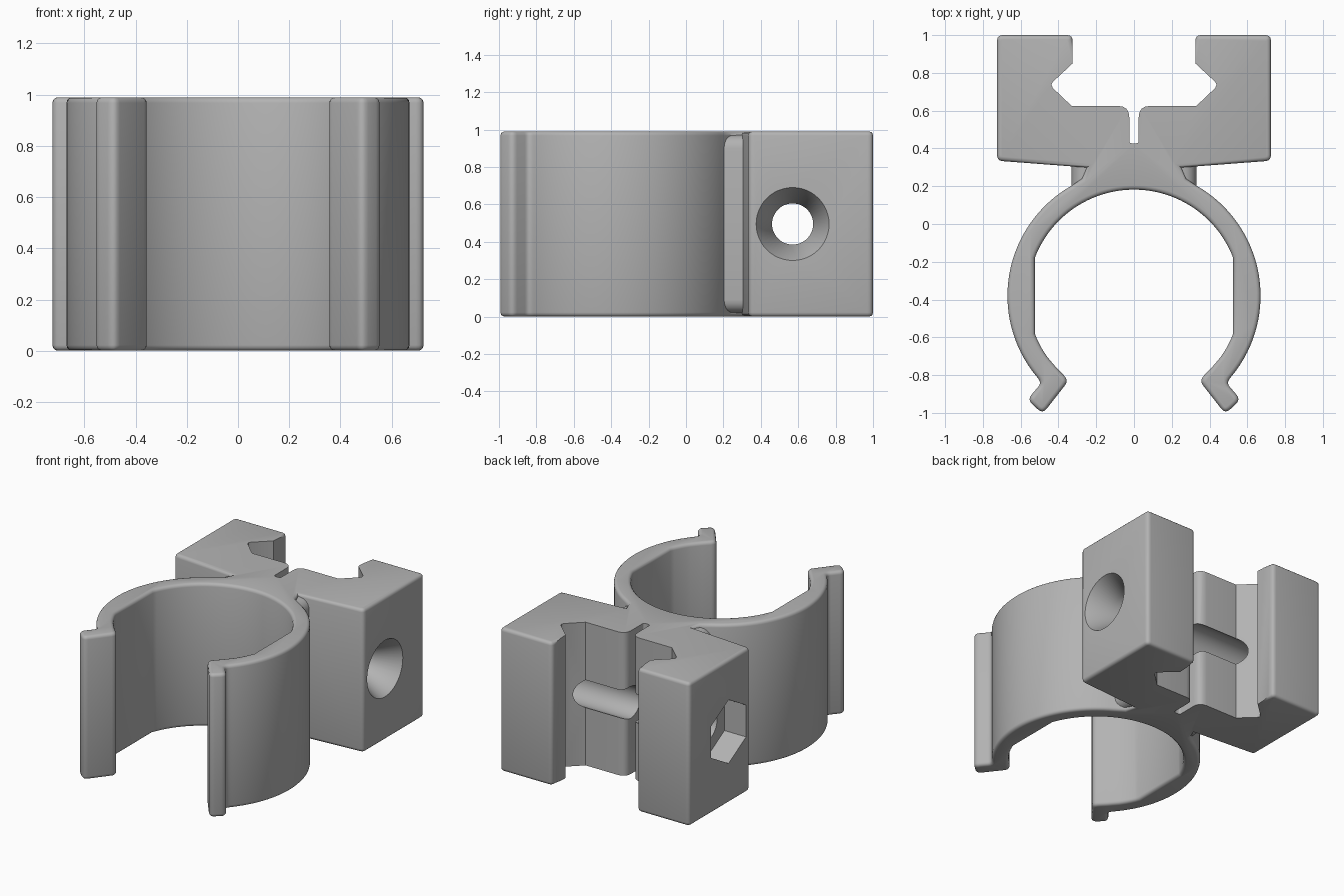
import bpy, bmesh, math
from mathutils import Vector

if "Cube" in bpy.data.objects:
    bpy.data.objects.remove(bpy.data.objects["Cube"])

H = 0.99            # height of the clip
CY = -0.38          # centre of the ring
R_OUT, R_IN = 0.67, 0.562
HOLE_Y, HOLE_Z = 0.57, H / 2

grey = bpy.data.materials.new("mid grey plastic")
grey.diffuse_color = (0.45, 0.45, 0.45, 1)
grey.use_nodes = True
grey.node_tree.nodes["Principled BSDF"].inputs["Base Color"].default_value = grey.diffuse_color


def arc(r, start, end, n):
    """Points on a ring circle between two angles in degrees."""
    steps = [math.radians(start + (end - start) * i / n) for i in range(n + 1)]
    return [(r * math.cos(a), CY + r * math.sin(a)) for a in steps]


def rounded(a, p, b, r, n=4):
    """Replace corner p by a soft curve that starts r away on both sides."""
    a, p, b = Vector(a), Vector(p), Vector(b)
    s, e = p + (a - p).normalized() * r, p + (b - p).normalized() * r
    return [tuple(s.lerp(p, i / n).lerp(p.lerp(e, i / n), i / n)) for i in range(n + 1)]


def make_object(name, bm):
    bmesh.ops.recalc_face_normals(bm, faces=bm.faces)
    mesh = bpy.data.meshes.new(name)
    bm.to_mesh(mesh)
    bm.free()
    mesh.materials.append(grey)
    ob = bpy.data.objects.new(name, mesh)
    bpy.context.collection.objects.link(ob)
    return ob


def lathe_x(name, sections, sides, turn=0.0):
    """Closed solid along x through the cross hole: sections of (x, radius)."""
    bm = bmesh.new()
    rings = []
    for x, r in sections:
        angles = [turn + 2 * math.pi * i / sides for i in range(sides)]
        rings.append([bm.verts.new((x, HOLE_Y + r * math.sin(a), HOLE_Z + r * math.cos(a)))
                      for a in angles])
    for lo, hi in zip(rings, rings[1:]):
        for i in range(sides):
            j = (i + 1) % sides
            bm.faces.new((lo[i], lo[j], hi[j], hi[i]))
    bm.faces.new(rings[0])
    bm.faces.new(rings[-1])
    ob = make_object(name, bm)
    ob.hide_render = True
    ob.hide_viewport = True
    return ob


# Right half of the outline: (x, y, corner radius), slot to neck
block = [(0, 0.425, 0), (0.025, 0.43, 0.01), (0.025, 0.625, 0.06), (0.33, 0.625, 0),
         (0.43, 0.72, 0), (0.437, 0.737, 0), (0.43, 0.752, 0), (0.325, 0.85, 0),
         (0.325, 1.0, 0.03), (0.725, 1.0, 0.03), (0.725, 0.335, 0.03),
         (0.25, 0.299, 0), (0.275, 0.24, 0)]
# Flared foot at the mouth of the ring
foot = [(0.512, -0.812, 0), (0.49, -0.842, 0.025), (0.565, -0.93, 0.035),
        (0.483, -1.005, 0.035), (0.345, -0.828, 0.035), (0.41, -0.762, 0)]


def soften(points):
    out = []
    for i, (x, y, r) in enumerate(points):
        if r:
            out += rounded(points[i - 1][:2], (x, y), points[i + 1][:2], r)
        else:
            out.append((x, y))
    return out


half = soften(block) + arc(R_OUT, 60.2, -39, 32) + soften(foot)
half += arc(R_IN, -38, -20.9, 6)[1:] + arc(R_IN, 20.9, 90, 24)
outline = half + [(-x, y) for x, y in reversed(half[1:-1])]

# Clip body: extruded outline with softened rims outside the channel
bm = bmesh.new()
base = bm.faces.new([bm.verts.new((x, y, 0)) for x, y in outline])
grown = bmesh.ops.extrude_face_region(bm, geom=[base])["geom"]
for v in grown:
    if isinstance(v, bmesh.types.BMVert):
        v.co.z = H
bmesh.ops.remove_doubles(bm, verts=bm.verts, dist=0.0005)
bmesh.ops.recalc_face_normals(bm, faces=bm.faces)


def in_channel(p):
    return abs(p.x) < 0.45 and 0.4 < p.y < 0.96


rim = [e for e in bm.edges
       if abs(e.verts[0].co.z - e.verts[1].co.z) < 1e-4
       and not in_channel((e.verts[0].co + e.verts[1].co) / 2)]
bmesh.ops.bevel(bm, geom=rim, offset=0.022, segments=3, profile=0.5,
                affect='EDGES', clamp_overlap=False)
body = make_object("clip_body", bm)

# Cross hole with a countersink on the right and a nut pocket on the left
cutters = [
    lathe_x("bolt_hole_cutter", [(-0.9, 0.11), (0.57, 0.11), (0.725, 0.195), (0.8, 0.236)], 48),
    lathe_x("nut_pocket_cutter", [(-0.9, 0.22), (-0.56, 0.22)], 6),
]

# Neck filler: wider than the rims, between ring and block
bm = bmesh.new()
bmesh.ops.create_cube(bm, size=1)
for v in bm.verts:
    v.co = Vector((v.co.x * 0.66, 0.255 + v.co.y * 0.11, H / 2 + v.co.z * 0.95))
ends = [e for e in bm.edges if abs(e.verts[0].co.y - e.verts[1].co.y) > 0.05]
bmesh.ops.bevel(bm, geom=ends, offset=0.07, segments=5, profile=0.5, affect='EDGES')
neck = make_object("neck", bm)

for cutter in cutters:
    mod = body.modifiers.new(cutter.name, 'BOOLEAN')
    mod.operation = 'DIFFERENCE'
    mod.solver = 'EXACT'
    mod.object = cutter

# Bake the cuts, then shade smooth with crisp corners
graph = bpy.context.evaluated_depsgraph_get()
cut_mesh = bpy.data.meshes.new_from_object(body.evaluated_get(graph))
body.modifiers.clear()
body.data = cut_mesh
for cutter in cutters:
    bpy.data.objects.remove(cutter)
for ob in (body, neck):
    bpy.ops.object.select_all(action='DESELECT')
    ob.select_set(True)
    bpy.context.view_layer.objects.active = ob
    bpy.ops.object.shade_smooth_by_angle(angle=math.radians(32))
